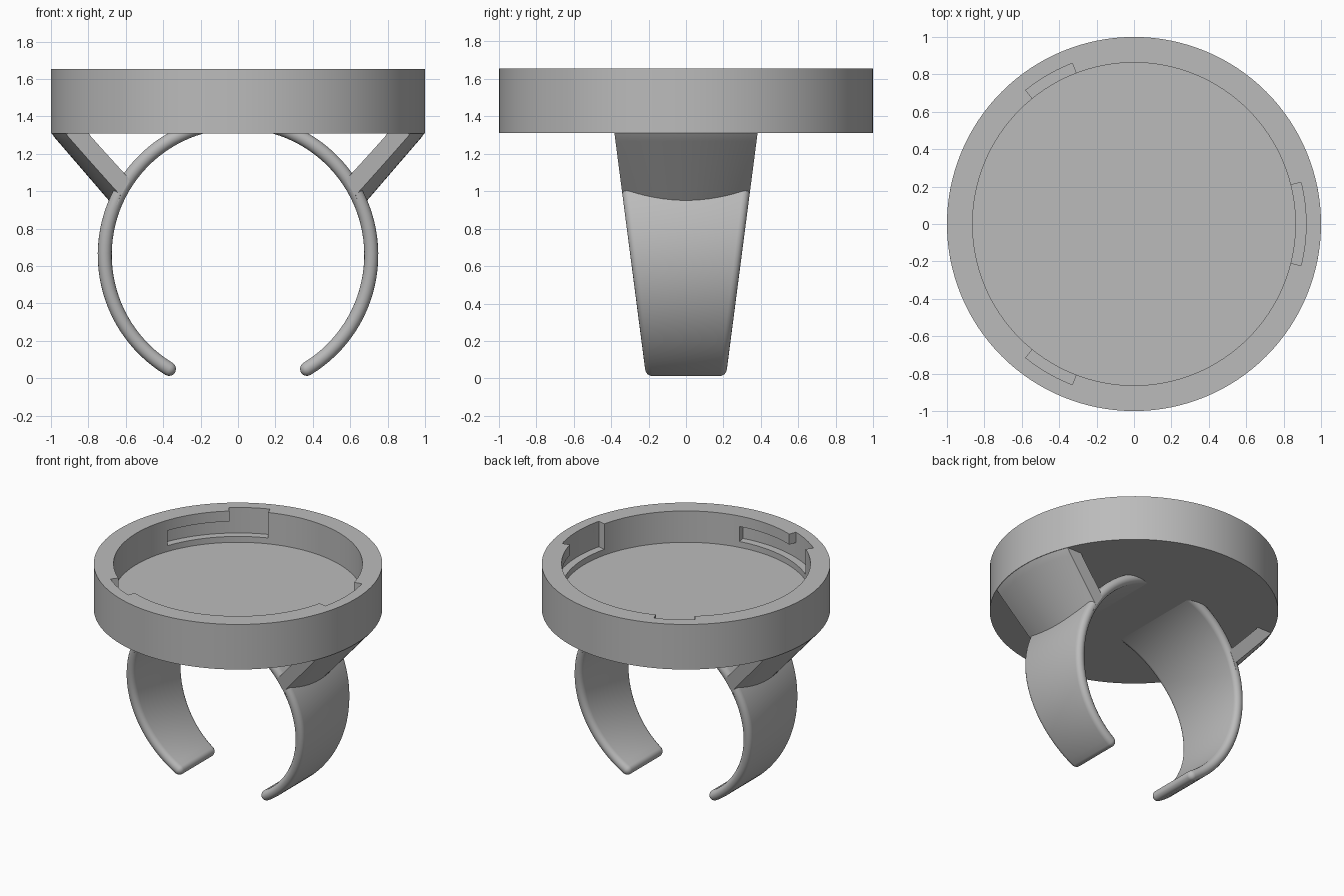
import bpy, bmesh
from math import sin, cos, pi, sqrt, radians, atan2

if "Cube" in bpy.data.objects:
    bpy.data.objects.remove(bpy.data.objects["Cube"], do_unlink=True)

grey = bpy.data.materials.new("plain grey")
grey.use_nodes = True
GREY = (0.5, 0.5, 0.5, 1)
grey.diffuse_color = GREY
grey.node_tree.nodes["Principled BSDF"].inputs["Base Color"].default_value = GREY

DISH_Z, TOP_Z, FLOOR_Z = 1.31, 1.655, 1.415
INNER_R, SLOT_R = 0.863, 0.92
BAND_Z, BAND_R, BAND_T = 0.66, 0.7125, 0.0375


def half_width(z):
    return 0.212 + 0.13 * z


def loft(name, rings, closed=False):
    """Skin a list of equal closed rings; cap both ends unless closed."""
    bm = bmesh.new()
    loops = [[bm.verts.new(p) for p in ring] for ring in rings]
    n = len(loops[0])
    pairs = list(zip(loops, loops[1:]))
    if closed:
        pairs.append((loops[-1], loops[0]))
    else:
        bm.faces.new(loops[0])
        bm.faces.new(loops[-1])
    for a, b in pairs:
        for i in range(n):
            j = (i + 1) % n
            bm.faces.new((a[i], a[j], b[j], b[i]))
    bmesh.ops.recalc_face_normals(bm, faces=bm.faces)
    mesh = bpy.data.meshes.new(name)
    bm.to_mesh(mesh)
    bm.free()
    mesh.materials.append(grey)
    obj = bpy.data.objects.new(name, mesh)
    bpy.context.collection.objects.link(obj)
    return obj


def activate(obj):
    bpy.ops.object.select_all(action='DESELECT')
    obj.select_set(True)
    bpy.context.view_layer.objects.active = obj


def smooth(obj):
    activate(obj)
    bpy.ops.object.shade_smooth_by_angle(angle=radians(30))


def circle(r, z, n=128):
    return [(r * cos(2 * pi * i / n), r * sin(2 * pi * i / n), z) for i in range(n)]


def arc_block(name, start, end, z0, z1):
    """Curved block between two angles, used to cut the locking slots."""
    rings, steps = [], 16
    for i in range(steps + 1):
        a = radians(start + (end - start) * i / steps)
        rings.append([(r * cos(a), r * sin(a), z)
                      for r, z in ((0.83, z0), (SLOT_R, z0), (SLOT_R, z1), (0.83, z1))])
    return loft(name, rings)


# Round dish with a recessed floor
dish = loft("dish", [circle(1, DISH_Z), circle(1, TOP_Z),
                     circle(INNER_R, TOP_Z), circle(INNER_R, FLOOR_Z)])

# Three locking slots: an open entry and a channel running on below the rim
for centre, half in ((0, 14), (120, 9), (240, 9)):
    for start, end, top in ((-half, half, 1.75), (-half + 0.01, 39.5, 1.575)):
        cutter = arc_block("slot_cutter", centre + start, centre + end, 1.46, top)
        cutter.hide_render = True
        activate(dish)
        mod = dish.modifiers.new("slot", 'BOOLEAN')
        mod.operation, mod.solver, mod.object = 'DIFFERENCE', 'EXACT', cutter
        bpy.ops.object.modifier_apply(modifier=mod.name)
        bpy.data.objects.remove(cutter, do_unlink=True)
smooth(dish)

# Open finger band: rounded section, tapering in width, with rounded ends
END = radians(30)
stations = []
for i in range(7):
    t = pi / 2 * (1 - i / 6)
    stations.append((END - BAND_T / BAND_R * (sin(t) - 0.4), max(cos(t), 0.05)))
first = stations[-1][0]
mirrored = [(2 * pi - a, s) for a, s in reversed(stations)]
body = [(first + (2 * pi - 2 * first) * i / 90, 1) for i in range(1, 90)]
rings = []
for a, s in stations + body + mirrored:
    # Angle is measured from straight down
    z = BAND_Z - BAND_R * cos(a)
    flat = half_width(z) - BAND_T
    ring = []
    for side in (1, -1):
        for k in range(9):
            t = pi * k / 8 - pi / 2
            r = BAND_R + side * BAND_T * s * sin(t)
            ring.append((r * sin(a), side * (flat + BAND_T * s * cos(t)),
                         BAND_Z - r * cos(a)))
    rings.append(ring)
smooth(loft("finger_band", rings))


# Sloping supports whose faces follow a cone from the dish edge to the band
def support(name, side):
    rings, rows, cols = [], 16, 16
    for i in range(rows + 1):
        z = 0.93 + (DISH_Z + 0.005 - 0.93) * i / rows
        r = min(1, 1 - 0.861 * (DISH_Z - z))
        w = half_width(z)
        band_x = sqrt(0.7 ** 2 - (z - BAND_Z) ** 2)
        outer, inner = [], []
        for j in range(cols + 1):
            y = w * (2 * j / cols - 1)
            x_in = max(sqrt((r - 0.112) ** 2 - y * y), band_x)
            x_out = max(sqrt(r * r - y * y), x_in + 0.003)
            inner.append((side * x_in, y, z))
            outer.append((side * x_out, y, z))
        rings.append(outer + inner[::-1])
    smooth(loft(name, rings))


support("left_support", 1)
support("right_support", -1)
